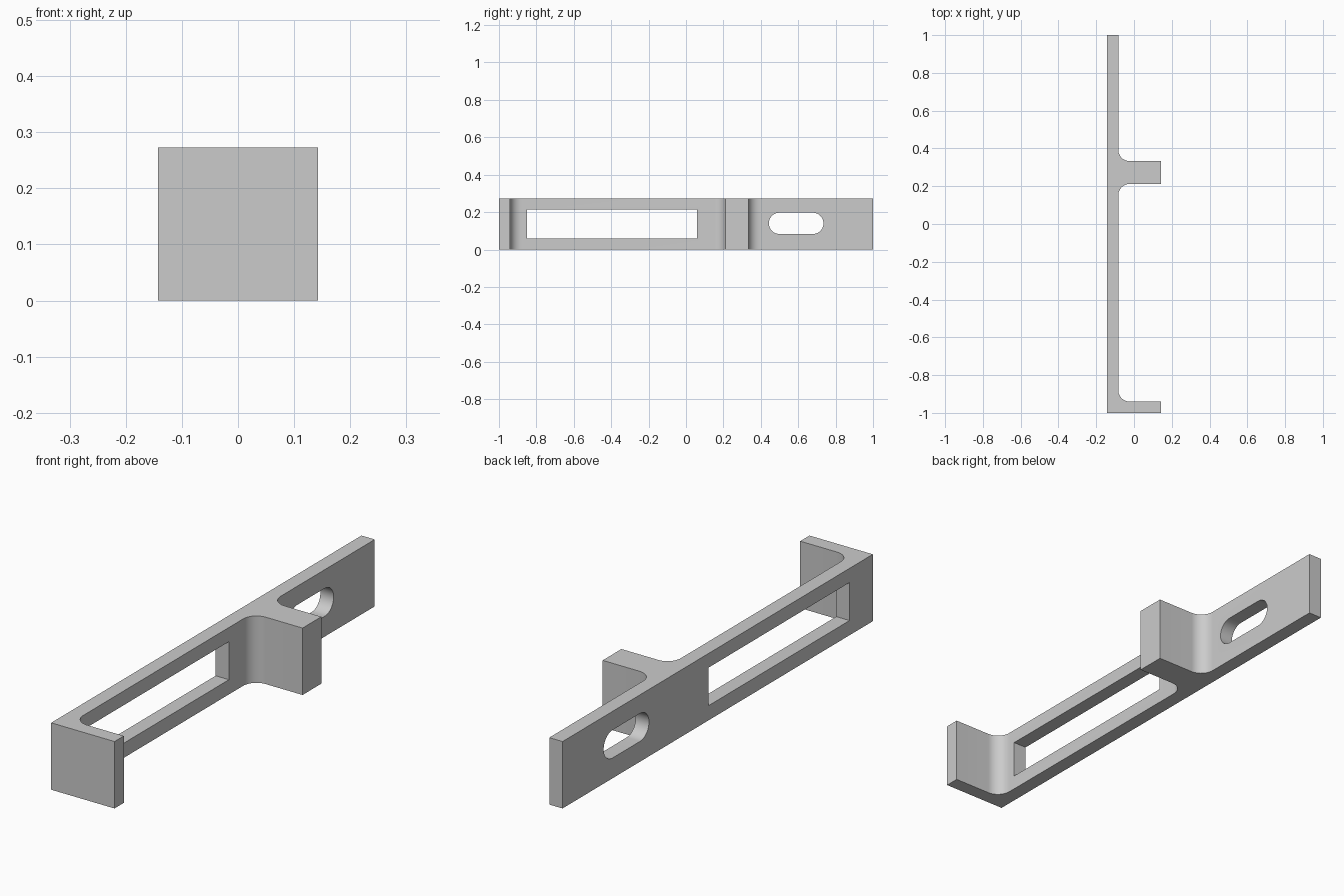
import bpy, bmesh
from math import cos, sin, pi, radians

if "Cube" in bpy.data.objects:
    bpy.data.objects.remove(bpy.data.objects["Cube"], do_unlink=True)

HEIGHT = 0.273
BACK, WALL, TIP = -0.143, -0.083, 0.143   # x of plate back, plate face, arm ends
FILLET = 0.06

grey = bpy.data.materials.new("light grey")
grey.use_nodes = True
grey.diffuse_color = (0.6, 0.6, 0.6, 1)
grey.node_tree.nodes["Principled BSDF"].inputs["Base Color"].default_value = (0.6, 0.6, 0.6, 1)


def arc(cx, cy, r, start, end, steps=12):
    """Points on an arc, angles in degrees."""
    angles = [radians(start + (end - start) * i / steps) for i in range(steps + 1)]
    return [(cx + r * cos(a), cy + r * sin(a)) for a in angles]


def prism(name, points, direction):
    """Extrude a closed loop of 3D points along a direction."""
    bm = bmesh.new()
    face = bm.faces.new([bm.verts.new(p) for p in points])
    ext = bmesh.ops.extrude_face_region(bm, geom=[face])
    new = [v for v in ext["geom"] if isinstance(v, bmesh.types.BMVert)]
    bmesh.ops.translate(bm, verts=new, vec=direction)
    bmesh.ops.recalc_face_normals(bm, faces=bm.faces)
    mesh = bpy.data.meshes.new(name)
    bm.to_mesh(mesh)
    bm.free()
    mesh.materials.append(grey)
    obj = bpy.data.objects.new(name, mesh)
    bpy.context.collection.objects.link(obj)
    return obj


def arm(low, high):
    return [(TIP, low), (TIP, high)]


def fillet_above(y):
    return arc(WALL + FILLET, y + FILLET, FILLET, 270, 180)


def fillet_below(y):
    return arc(WALL + FILLET, y - FILLET, FILLET, 180, 90)


# Bracket body: long plate with an end arm and a thicker middle arm
profile = ([(BACK, -1)] + arm(-1, -0.94) + fillet_above(-0.94)
           + fillet_below(0.212) + arm(0.212, 0.333) + fillet_above(0.333)
           + [(WALL, 1), (BACK, 1)])
bracket = prism("bracket", [(x, y, 0) for x, y in profile], (0, 0, HEIGHT))

# Openings through the plate: rectangular window and rounded slot
window = [(-0.85, 0.06), (0.06, 0.06), (0.06, 0.215), (-0.85, 0.215)]
slot = arc(0.678, 0.14, 0.057, -90, 90, 24) + arc(0.5, 0.14, 0.057, 90, 270, 24)
for name, outline in (("window_cutter", window), ("slot_cutter", slot)):
    cutter = prism(name, [(BACK - 0.05, y, z) for y, z in outline], (0.15, 0, 0))
    cutter.hide_render = True
    cut = bracket.modifiers.new(name, "BOOLEAN")
    cut.operation = "DIFFERENCE"
    cut.solver = "EXACT"
    cut.object = cutter
    bpy.context.view_layer.objects.active = bracket
    bpy.ops.object.modifier_apply(modifier=cut.name)
    bpy.data.objects.remove(cutter, do_unlink=True)

# Smooth fillets and slot ends, sharp edges elsewhere
bpy.ops.object.select_all(action="DESELECT")
bracket.select_set(True)
bpy.context.view_layer.objects.active = bracket
bpy.ops.object.shade_smooth_by_angle(angle=radians(30))
